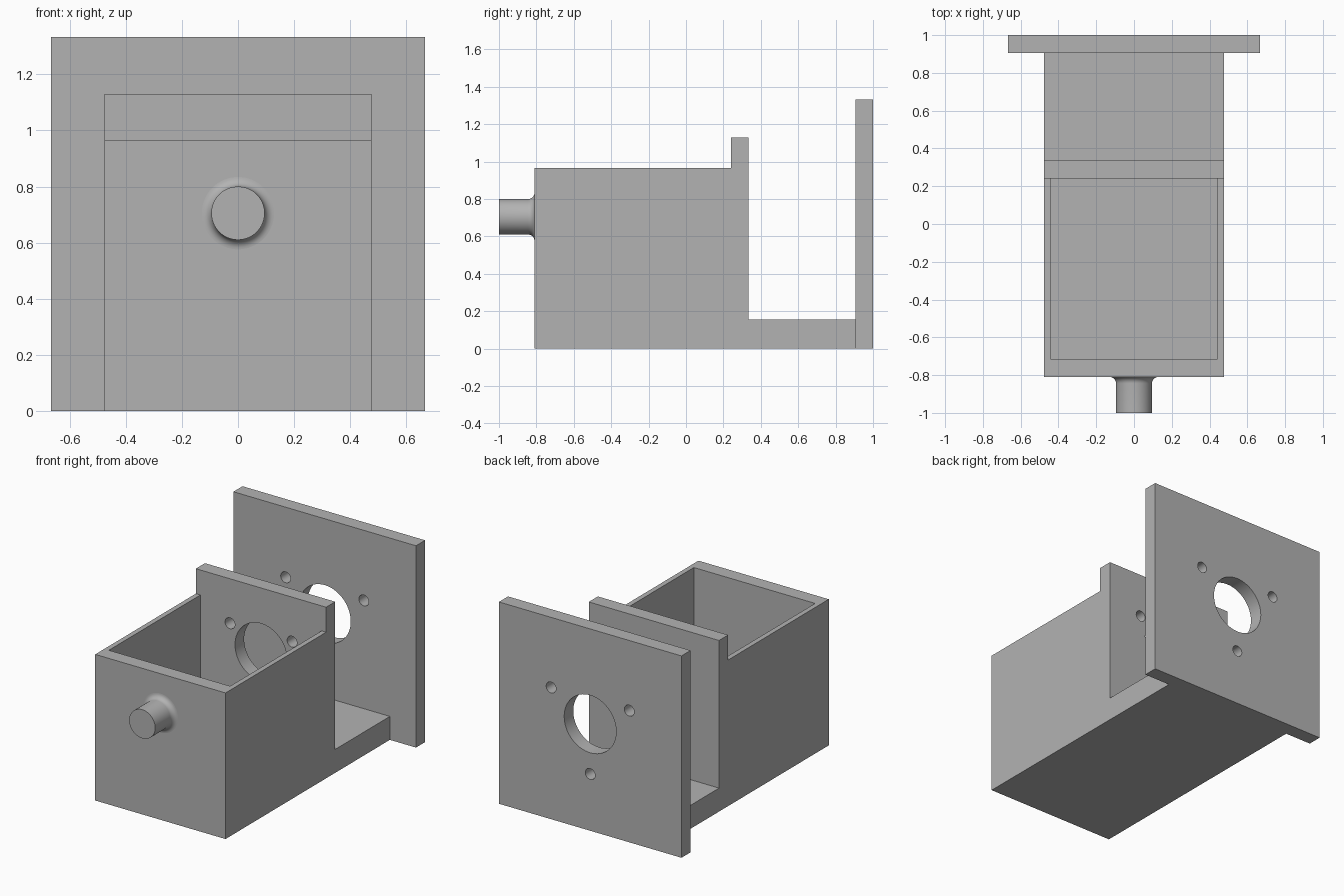
import bpy, bmesh, math
from mathutils import Matrix

if "Cube" in bpy.data.objects:
    bpy.data.objects.remove(bpy.data.objects["Cube"])

grey = bpy.data.materials.new("plain_grey")
grey.diffuse_color = (0.45, 0.45, 0.45, 1)
grey.use_nodes = True
grey.node_tree.nodes["Principled BSDF"].inputs["Base Color"].default_value = grey.diffuse_color

AXIS_Z = 0.705      # height of the shared shaft axis


def finish(name, bm):
    bmesh.ops.recalc_face_normals(bm, faces=bm.faces[:])
    mesh = bpy.data.meshes.new(name)
    bm.to_mesh(mesh)
    bm.free()
    ob = bpy.data.objects.new(name, mesh)
    bpy.context.collection.objects.link(ob)
    mesh.materials.append(grey)
    return ob


def extrude_x(name, profile, half):
    """Extrude a (y, z) profile from -half to +half in x."""
    bm = bmesh.new()
    face = bm.faces.new([bm.verts.new((-half, y, z)) for y, z in profile])
    ext = bmesh.ops.extrude_face_region(bm, geom=[face])["geom"]
    verts = [v for v in ext if isinstance(v, bmesh.types.BMVert)]
    bmesh.ops.translate(bm, verts=verts, vec=(2 * half, 0, 0))
    return finish(name, bm)


def box(name, half, y0, y1, z0, z1):
    return extrude_x(name, [(y0, z0), (y1, z0), (y1, z1), (y0, z1)], half)


def cylinder_y(name, x, z, r, y0, y1, sides):
    bm = bmesh.new()
    bmesh.ops.create_cone(bm, cap_ends=True, segments=sides, radius1=r, radius2=r,
                          depth=y1 - y0,
                          matrix=Matrix.Translation((x, (y0 + y1) / 2, z))
                          @ Matrix.Rotation(math.pi / 2, 4, 'X'))
    return finish(name, bm)


def activate(ob):
    bpy.ops.object.select_all(action='DESELECT')
    ob.select_set(True)
    bpy.context.view_layer.objects.active = ob


def cut(target, cutter):
    mod = target.modifiers.new("cut", 'BOOLEAN')
    mod.operation, mod.solver, mod.object = 'DIFFERENCE', 'EXACT', cutter
    activate(target)
    bpy.ops.object.modifier_apply(modifier=mod.name)
    bpy.data.objects.remove(cutter)


def drill_pattern(target, y0, y1, bolt_circle):
    """Central bore with three bolt holes spaced around it."""
    cut(target, cylinder_y("cutter", 0, AXIS_Z, 0.19, y0, y1, 64))
    for deg in (30, 150, 270):
        a = math.radians(deg)
        cut(target, cylinder_y("cutter", bolt_circle * math.cos(a),
                               AXIS_Z + bolt_circle * math.sin(a), 0.036, y0, y1, 32))


# Housing: open box, raised divider wall and floor tongue from one side profile
housing = extrude_x("housing", [(-0.81, 0), (0.905, 0), (0.905, 0.155), (0.335, 0.155),
                                (0.335, 1.13), (0.24, 1.13), (0.24, 0.965),
                                (-0.81, 0.965)], 0.476)
cut(housing, box("cutter", 0.443, -0.715, 0.24, 0.155, 1.05))
drill_pattern(housing, 0.1, 0.5, 0.262)

# Mounting plate at the back
plate = box("mounting_plate", 0.667, 0.905, 1.0, 0, 1.333)
drill_pattern(plate, 0.8, 1.1, 0.33)

# Front pin: turned profile with a fillet where it meets the housing
R, F, BASE, SIDES = 0.095, 0.034, -0.81, 64
rings = [(R, -1.0)]
for i in range(9):
    t = i / 8 * math.pi / 2
    rings.append((R + F * (1 - math.cos(t)), BASE - F + F * math.sin(t)))
bm = bmesh.new()
loops = [[bm.verts.new((r * math.cos(2 * math.pi * k / SIDES), y,
                        AXIS_Z + r * math.sin(2 * math.pi * k / SIDES)))
          for k in range(SIDES)] for r, y in rings]
for a, b in zip(loops, loops[1:]):
    for k in range(SIDES):
        n = (k + 1) % SIDES
        bm.faces.new((a[k], a[n], b[n], b[k]))
bm.faces.new(loops[0])
bm.faces.new(loops[-1])
pin = finish("front_pin", bm)

# Smooth round walls, keep edges sharp
for ob in (housing, plate, pin):
    activate(ob)
    bpy.ops.object.shade_smooth_by_angle(angle=math.radians(30))
